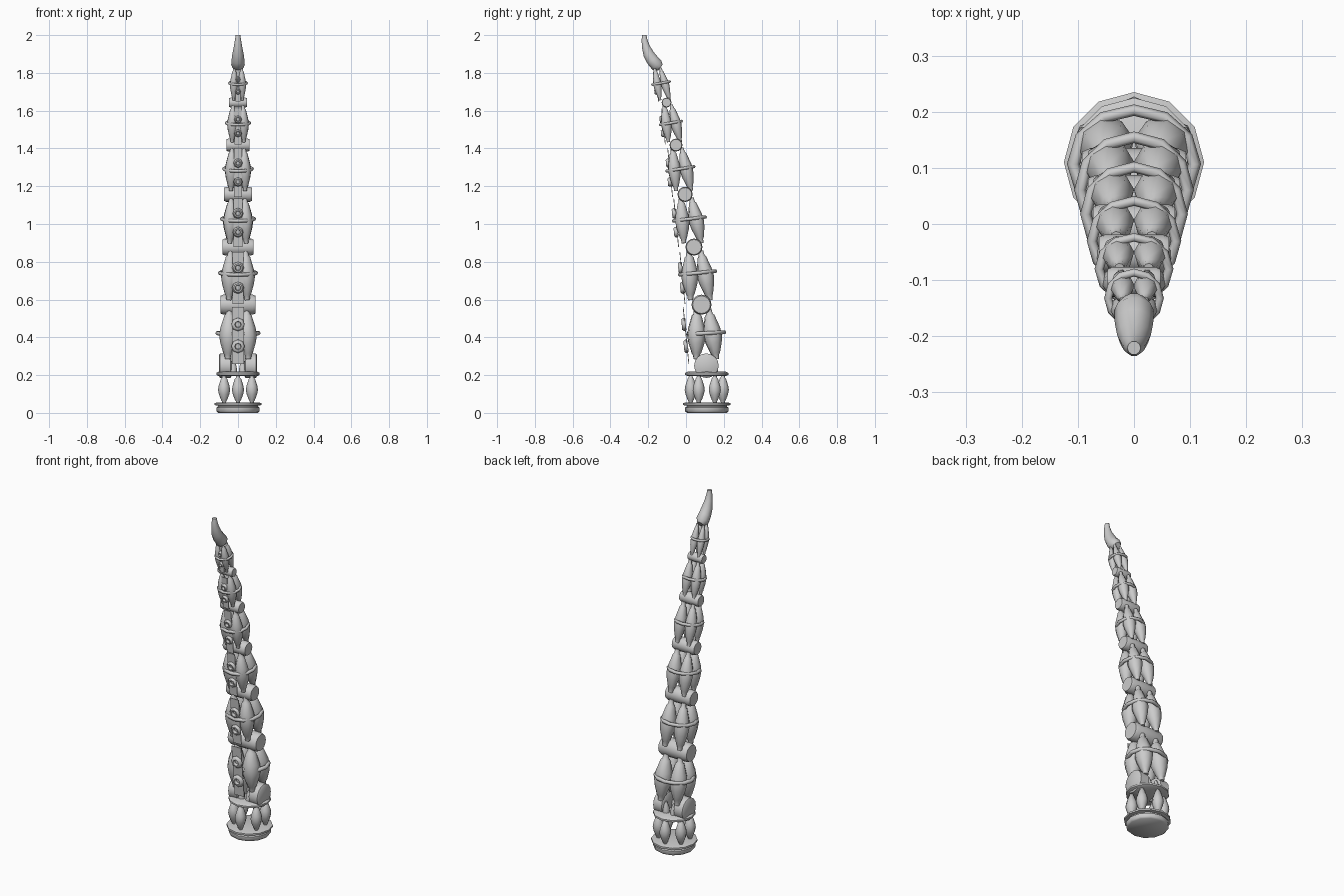
import bpy, math
from mathutils import Vector, Matrix

cube = bpy.data.objects.get("Cube")
if cube:
    bpy.data.objects.remove(cube, do_unlink=True)

grey = bpy.data.materials.new("plain grey")
grey.use_nodes = True
grey.diffuse_color = (0.6, 0.6, 0.6, 1)
grey.node_tree.nodes["Principled BSDF"].inputs["Base Color"].default_value = (0.6, 0.6, 0.6, 1)


def finish(obj, name, angle=50):
    obj.name = name
    obj.data.materials.append(grey)
    bpy.ops.object.select_all(action='DESELECT')
    obj.select_set(True)
    bpy.context.view_layer.objects.active = obj
    bpy.ops.object.shade_smooth_by_angle(angle=math.radians(angle))
    return obj


def lathe(name, a, b, profile, sides=10, path=None):
    """Turn (radius, fraction) pairs around the line a-b, or around path points."""
    a, b = Vector(a), Vector(b)
    rows = path or [a.lerp(b, t) for _, t in profile]
    verts, faces = [], []
    for i, (r, _) in enumerate(profile):
        ahead, behind = rows[min(i + 1, len(rows) - 1)], rows[max(i - 1, 0)]
        turn = (ahead - behind if path else b - a).to_track_quat('Z', 'Y')
        for k in range(sides):
            ang = 2 * math.pi * k / sides
            verts.append(rows[i] + turn @ Vector((r * math.cos(ang), r * math.sin(ang), 0)))
    for i in range(len(rows) - 1):
        for k in range(sides):
            n = (k + 1) % sides
            faces.append([i * sides + k, i * sides + n, (i + 1) * sides + n, (i + 1) * sides + k])
    faces.append(list(range(sides))[::-1])
    faces.append([(len(rows) - 1) * sides + k for k in range(sides)])
    mesh = bpy.data.meshes.new(name)
    mesh.from_pydata(verts, [], faces)
    obj = bpy.data.objects.new(name, mesh)
    bpy.context.collection.objects.link(obj)
    return finish(obj, name)


def ring(name, centre, rx, ry, thick, tilt, sides=12, minor=6):
    bpy.ops.mesh.primitive_torus_add(major_segments=sides, minor_segments=minor,
                                     major_radius=1, minor_radius=thick / rx)
    obj = bpy.context.object
    obj.data.transform(Matrix.Translation(centre) @ Matrix.Rotation(tilt, 4, 'X')
                       @ Matrix.Diagonal((rx, ry, rx, 1)))
    return finish(obj, name, 65)


def drum(name, x0, x1, y, z, r):
    e = 0.08
    return lathe(name, (x0, y, z), (x1, y, z),
                 [(r * 0.88, 0), (r, e), (r, 1 - e), (r * 0.88, 1)], 16)


SPINDLE = [(0.3, 0), (0.36, 0.08), (0.5, 0.12), (0.85, 0.32), (1, 0.47),
           (0.9, 0.62), (0.52, 0.87), (0.36, 0.9), (0.3, 1)]


def spindle(name, a, b, r):
    return lathe(name, a, b, [(r * w, t) for w, t in SPINDLE], 8)


# Base: stacked discs, six balusters and an upper collar
BY = 0.11
lathe("base_disc", (0, BY, 0), (0, BY, 0.056),
      [(0.105, 0), (0.114, 0.15), (0.114, 0.5), (0.106, 0.6), (0.106, 0.68),
       (0.125, 0.74), (0.125, 0.92), (0.11, 1)], 12)
for i in range(6):
    ang = math.radians(90 + 60 * i)
    x, y = 0.085 * math.cos(ang), BY + 0.085 * math.sin(ang)
    spindle("baluster", (x, y, 0.05), (x, y, 0.2), 0.032)
lathe("collar", (0, BY, 0.194), (0, BY, 0.219),
      [(0.1, 0), (0.115, 0.3), (0.115, 0.7), (0.1, 1)], 12)
for s in (-1, 1):
    drum("base_joint", s * 0.035, s * 0.1, 0.108, 0.25, 0.065)
for x in (-0.025, 0.025):
    for y in (0.07, 0.15):
        lathe("base_peg", (x, y, 0.21), (x, y, 0.28), [(0.02, 0), (0.018, 0.5), (0.006, 1)], 8)

# Joints: y, z, radius, half length
JOINTS = [(0.108, 0.255, 0.065, 0.1), (0.082, 0.573, 0.053, 0.093), (0.042, 0.878, 0.045, 0.082),
          (-0.005, 1.157, 0.04, 0.073), (-0.053, 1.418, 0.034, 0.062), (-0.103, 1.643, 0.026, 0.047),
          (-0.158, 1.835, 0.018, 0.03)]
# Hoops: y, z, half width, half depth, tilt
HOOPS = [(0.107, 0.422, 0.108, 0.096, 0.05), (0.061, 0.741, 0.096, 0.094, 0.1),
         (0.018, 1.027, 0.086, 0.084, 0.12), (-0.03, 1.292, 0.075, 0.072, 0.16),
         (-0.08, 1.535, 0.062, 0.057, 0.17), (-0.132, 1.746, 0.046, 0.046, 0.17)]
# Studs on the front of each segment: y, lower z, upper z
STUDS = [(-0.006, 0.352, 0.468), (-0.025, 0.662, 0.768), (-0.058, 0.957, 1.056),
         (-0.09, 1.222, 1.322), (-0.125, 1.48, 1.553), (-0.16, 1.7, 1.765)]

for y, z, r, half in JOINTS[1:-1]:
    drum("joint", -half, half, y, z, r)

for i, (hy, hz, rx, ry, tilt) in enumerate(HOOPS):
    low, high = JOINTS[i], JOINTS[i + 1]
    ring("hoop", (0, hy, hz), rx, ry, 0.07 * rx + 0.004, tilt)
    # Four spindles that lean together towards the top
    z0, z1 = low[1] + low[2] * 0.45, high[1] - high[2] * 0.45
    yl = hy + (low[0] - hy) * 0.7
    yh = hy + (high[0] - hy) * 0.75
    for sx in (-1, 1):
        for sy in (-1, 1):
            spindle("spindle", (sx * rx * 0.5, yl + sy * ry * 0.55, z0),
                    (sx * rx * 0.42, yh + sy * ry * 0.33, z1), rx * 0.47)
    # Front strap plates and tubular studs, turned to follow the lean
    sy, za, zb = STUDS[i]
    gap, slope = zb - za, 0.1
    w = rx * 0.29
    for t in (-0.45, 0.5, 1.45):
        bpy.ops.mesh.primitive_cube_add(size=1)
        plate = bpy.context.object
        zc = za + gap * t
        yc = sy + 0.006 - slope * gap * (t - 0.5)
        plate.data.transform(Matrix.Translation((0, yc, zc)) @ Matrix.Rotation(slope, 4, 'X')
                             @ Matrix.Diagonal((2 * w, 0.004, gap * 0.7, 1)))
        finish(plate, "strap_plate", 30)
    for zc in (za, zb):
        yc = sy - slope * (zc - (za + zb) / 2)
        r = rx * 0.33
        d = Vector((0, -1, -slope)).normalized()
        c = Vector((0, yc, zc))
        lathe("stud", c - d * 0.011, c + d * 0.011,
              [(r * 0.85, 0), (r, 0.3), (r, 0.6), (r * 0.75, 1), (r * 0.5, 1), (r * 0.4, 0.3)], 8)

# Claw: curved tip on a small collar
curve = [(-0.135, 1.828), (-0.155, 1.842), (-0.178, 1.868), (-0.198, 1.9), (-0.213, 1.94),
         (-0.22, 1.975), (-0.221, 2.0)]
radii = [0.02, 0.036, 0.034, 0.03, 0.022, 0.016, 0.012]
lathe("claw", (0, 0, 0), (0, 0, 1), [(r, 0) for r in radii], 10,
      [Vector((0, y, z)) for y, z in curve])
